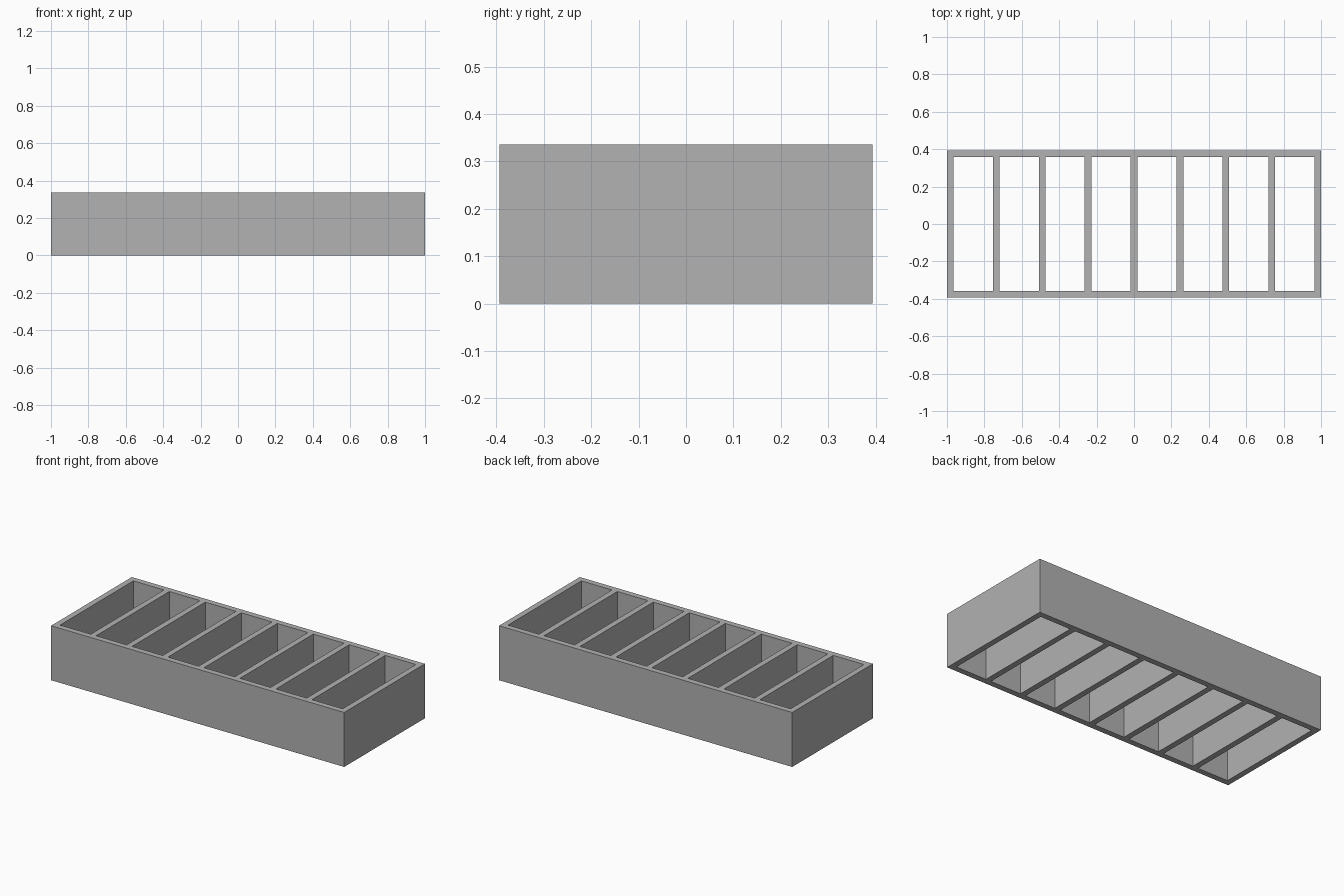
import bpy
import bmesh

cube = bpy.data.objects.get("Cube")
if cube:
    bpy.data.objects.remove(cube, do_unlink=True)

LENGTH, DEPTH, HEIGHT = 2.0, 0.786, 0.336
WALL, BAYS = 0.036, 8

# Single plain grey
grey = bpy.data.materials.new("plain_grey")
grey.use_nodes = True
colour = (0.445, 0.445, 0.445, 1)
grey.diffuse_color = colour
grey.node_tree.nodes["Principled BSDF"].inputs["Base Color"].default_value = colour

# Wall edge positions along the length and the depth
pitch = (LENGTH - WALL) / BAYS
xs = [-LENGTH / 2 + i * pitch + side for i in range(BAYS + 1) for side in (0, WALL)]
ys = [-DEPTH / 2, -DEPTH / 2 + WALL, DEPTH / 2 - WALL, DEPTH / 2]

# Floor plan of the walls, leaving every bay open
bm = bmesh.new()
plan = [[bm.verts.new((x, y, 0)) for y in ys] for x in xs]
for i in range(len(xs) - 1):
    for j in range(len(ys) - 1):
        is_bay = i % 2 == 1 and j == 1
        if not is_bay:
            bm.faces.new((plan[i][j], plan[i + 1][j], plan[i + 1][j + 1], plan[i][j + 1]))

# Raise the plan into one joined frame with dividers
raised = bmesh.ops.extrude_face_region(bm, geom=bm.faces[:], use_keep_orig=True)
top = [g for g in raised["geom"] if isinstance(g, bmesh.types.BMVert)]
bmesh.ops.translate(bm, verts=top, vec=(0, 0, HEIGHT))
bmesh.ops.recalc_face_normals(bm, faces=bm.faces[:])

mesh = bpy.data.meshes.new("divided_frame")
bm.to_mesh(mesh)
bm.free()
mesh.materials.append(grey)
frame = bpy.data.objects.new("divided_frame", mesh)
bpy.context.collection.objects.link(frame)
